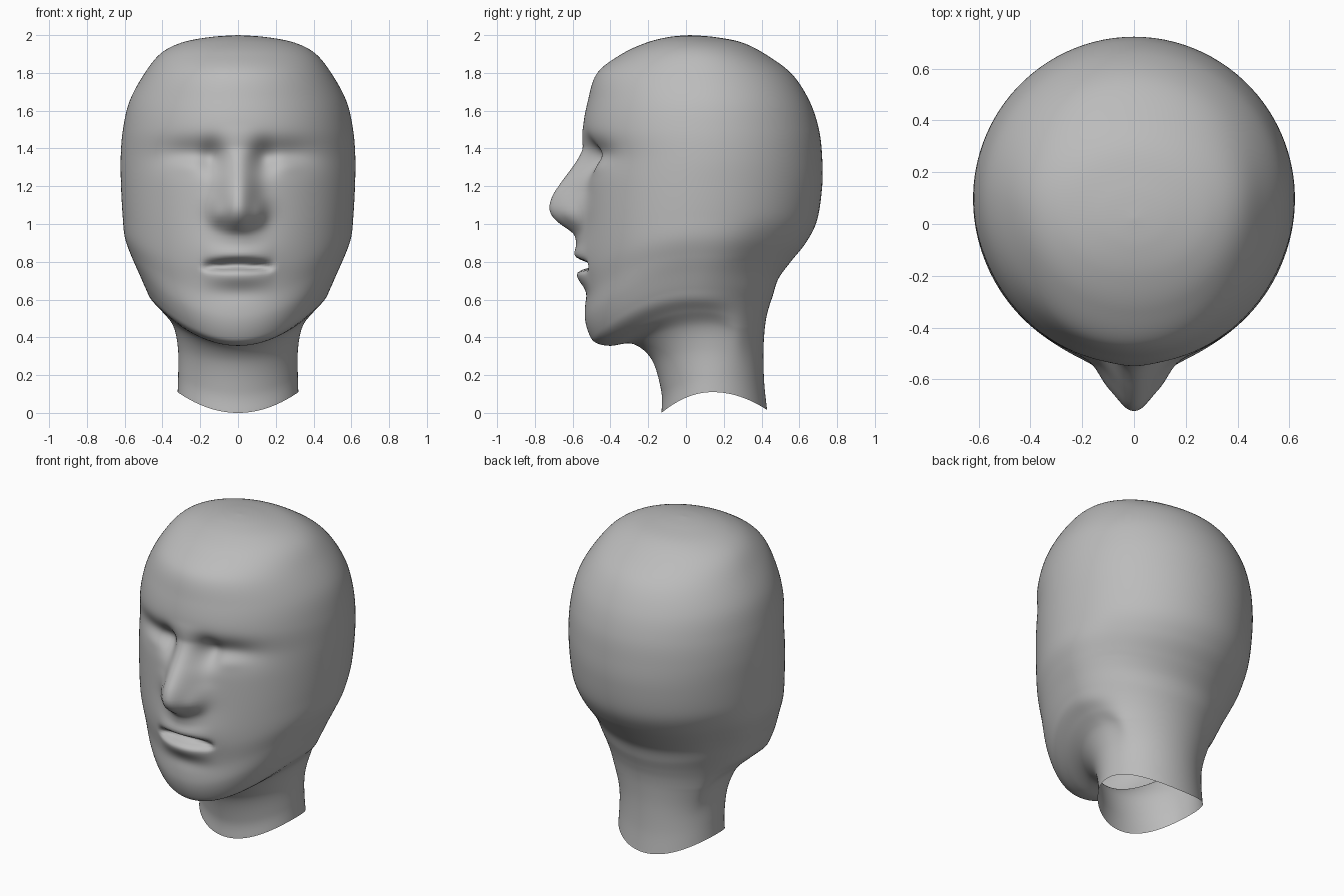
import bpy, bmesh
from math import sin, cos, pi, exp

if "Cube" in bpy.data.objects:
    bpy.data.objects.remove(bpy.data.objects["Cube"])

# Tilted rings: front z, front y, side z, half width, widest y, back z, back y
RINGS = [
    (0.00, -.130, 0.11, .320, .14, 0.015, .430),
    (0.11, -.130, 0.20, .317, .14, 0.15, .415),
    (0.28, -.180, 0.34, .318, .13, 0.30, .410),
    (.365, -.280, 0.46, .343, .10, 0.42, .415),
    (.355, -.400, 0.54, .405, .06, 0.50, .425),
    (0.37, -.475, 0.60, .460, .04, 0.56, .440),
    (0.41, -.510, 0.66, .490, .04, 0.62, .460),
    (0.50, -.535, 0.74, .525, .05, 0.71, .490),
    (0.63, -.532, 0.83, .565, .06, 0.80, .555),
    (0.77, -.540, 0.93, .600, .07, 0.90, .635),
    (0.95, -.545, 1.05, .612, .08, 1.02, .695),
    (1.20, -.540, 1.20, .620, .09, 1.20, .722),
    (1.35, -.530, 1.35, .622, .10, 1.35, .722),
    (1.50, -.545, 1.50, .610, .10, 1.50, .705),
    (1.65, -.520, 1.65, .575, .10, 1.65, .655),
    (1.80, -.470, 1.79, .500, .09, 1.79, .565),
    (1.90, -.340, 1.90, .413, .07, 1.89, .435),
    (1.96, -.210, 1.96, .300, .05, 1.96, .300),
    (1.99, -.090, 1.99, .145, .03, 1.99, .150),
    (2.00, .020, 2.00, .000, .02, 2.00, .020),
]
# Nose: z, height above the face, half width
NOSE = [(.88, 0, .11), (.95, .03, .11), (.985, .095, .112), (1.03, .16, .115),
        (1.08, .187, .11), (1.15, .17, .10), (1.28, .085, .085),
        (1.40, .015, .08), (1.52, 0, .09)]
STEPS, SEGS = 12, 144


def catmull(a, b, c, d, t):
    return .5 * (2*b + (c-a)*t + (2*a-5*b+4*c-d)*t*t + (3*b-a-3*c+d)*t**3)


def bump(x, z, cx, cz, sx, sz):
    return exp(-((x-cx)/sx)**2 - ((z-cz)/sz)**2)


def nose(x, z):
    if z < 1.15:
        z -= min(1.5*x*x, .05)                          # underside rises outward
    for (z0, h0, w0), (z1, h1, w1) in zip(NOSE, NOSE[1:]):
        if z0 <= z <= z1:
            t = (z-z0) / (z1-z0)
            return (h0+(h1-h0)*t) * exp(-abs(x/(w0+(w1-w0)*t))**2.2)
    return 0


def face_relief(x, z):
    """Forward offset of the face surface; symmetric in x."""
    x = abs(x)
    d = nose(x, z)
    d += .03 * bump(x, z, .11, 1.05, .032, .05)         # nostril wings
    d -= .04 * bump(x, z, .25, 1.37, .16, .075)         # eye sockets
    d -= .055 * bump(x, z, .14, 1.35, .06, .08)         # inner eye corners
    d += .012 * bump(x, z, .26, 1.31, .09, .04)         # lids
    d += .036 * bump(x, z, 0, .83, .22, .13)            # muzzle
    m = max(0, 1 - (x/.19)**2)                          # lips
    zm = .765 + .01*m
    d += .015 * m * exp(-((z-.84)/.04)**2)
    d += .022 * m * exp(-((z-.72)/.045)**2)
    gap = (z-zm)/.045 if z > zm else (zm-z)/.02
    d -= .115 * m**.7 * max(0, 1-gap)
    d -= .008 * bump(x, z, 0, .63, .14, .04)            # fold under lip
    return d


# Interpolate the rings
rows = []
last = len(RINGS) - 1
for i in range(last):
    quad = [RINGS[min(max(i+k, 0), last)] for k in (-1, 0, 1, 2)]
    for s in range(STEPS):
        rows.append([catmull(*p, s/STEPS) for p in zip(*quad)])
rows.append(list(RINGS[-1]))

# Loft head and neck, with denser points over the face
bm = bmesh.new()
grid = []
for i, (zf, yf, zs, w, yc, zb, yb) in enumerate(rows):
    # nape: softened copy of the side curve, so the jaw edge fades backwards
    r = min(40, i, max(0, 132-i))
    near = rows[i-r:i+r+1]
    zn, wn, yn = (sum(q[k] for q in near)/len(near) for k in (2, 3, 4))
    ring = []
    for j in range(SEGS):
        u = 2*pi*j/SEGS
        t = u - .45*sin(u)
        c = cos(t)
        if c > 0:
            x, y, z = w*sin(t), yc + (yf-yc)*c, zs + (zf-zs)*c*c
        else:
            k = min(1, 2.5*c*c)
            k = k*k*(3-2*k)
            ws, ys, zz = w+(wn-w)*k, yc+(yn-yc)*k, zs+(zn-zs)*k
            x, y, z = ws*sin(t), ys - (yb-ys)*c, zz + (zb-zz)*c*c
        if c > 0 and y < -.15:
            y -= face_relief(x, z)
        ring.append(bm.verts.new((x, y, z)))
    grid.append(ring)
for a, b in zip(grid, grid[1:]):
    for j in range(SEGS):
        k = (j+1) % SEGS
        bm.faces.new((a[j], a[k], b[k], b[j]))
bmesh.ops.remove_doubles(bm, verts=bm.verts, dist=.0004)
# Even out the face relief, keeping the open neck rim in place
inner = [v for v in bm.verts if not v.is_boundary]
for _ in range(3):
    bmesh.ops.smooth_vert(bm, verts=inner, factor=.5,
                          use_axis_x=True, use_axis_y=True, use_axis_z=True)
bmesh.ops.recalc_face_normals(bm, faces=bm.faces)
mesh = bpy.data.meshes.new("head")
bm.to_mesh(mesh)
bm.free()
head = bpy.data.objects.new("head", mesh)
bpy.context.collection.objects.link(head)
for p in mesh.polygons:
    p.use_smooth = True
grey = bpy.data.materials.new("dark_grey")
grey.diffuse_color = (.5, .5, .5, 1)
grey.use_nodes = True
grey.node_tree.nodes["Principled BSDF"].inputs["Base Color"].default_value = grey.diffuse_color
mesh.materials.append(grey)
